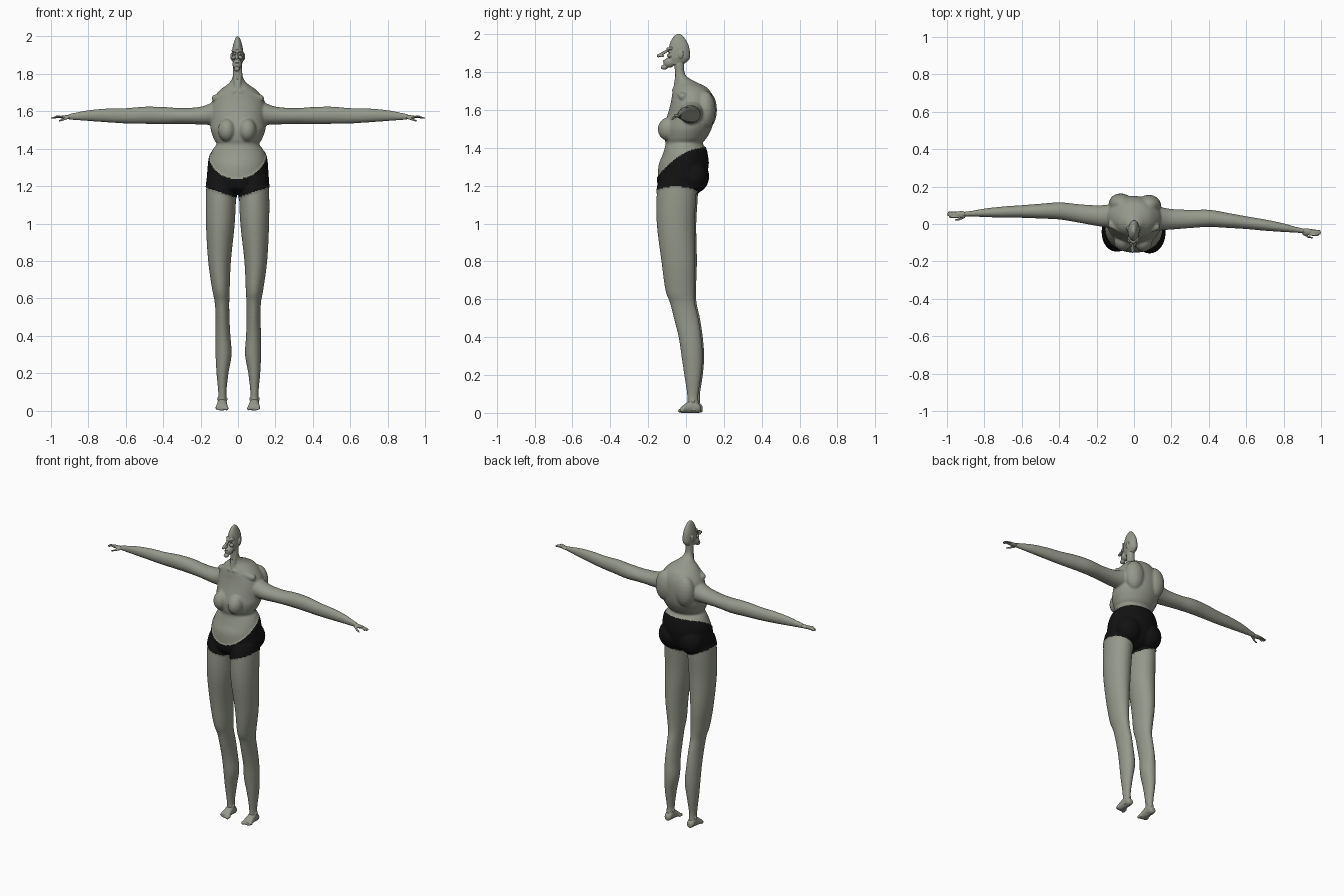
import bpy, bmesh, math
from mathutils import Vector, Matrix

TURN = Matrix.Rotation(-0.05, 4, 'Z')     # the figure stands slightly turned


def material(name, rgb):
    m = bpy.data.materials.new(name)
    m.diffuse_color = (*rgb, 1)
    return m


SKIN = material("grey_green_skin", (0.30, 0.315, 0.26))
BLACK = material("black_cloth", (0.006, 0.006, 0.006))


def smooth_rows(rows, n=5):
    """Catmull-Rom interpolation between cross-section rows."""
    out = []
    for i in range(len(rows) - 1):
        p0, p1 = rows[max(i - 1, 0)], rows[i]
        p2, p3 = rows[i + 1], rows[min(i + 2, len(rows) - 1)]
        for k in range(n):
            t = k / n
            out.append([0.5 * (2 * b + (c - a) * t + (2 * a - 5 * b + 4 * c - d) * t * t
                               + (3 * b - a - 3 * c + d) * t ** 3)
                        for a, b, c, d in zip(p0, p1, p2, p3)])
    return out + [list(rows[-1])]


def loft(bm, rows, axis='z', side=1, n=28):
    """rows: position on axis, centre a, half a, centre b, half b."""
    rings = []
    for p, ca, ra, cb, rb in smooth_rows(rows):
        ring = []
        for k in range(n):
            t = 2 * math.pi * k / n
            a, b = ca + ra * math.cos(t), cb + rb * math.sin(t)
            x, y, z = {'z': (a, b, p), 'x': (p, a, b), 'y': (a, p, b)}[axis]
            ring.append(bm.verts.new((x * side, y, z)))
        rings.append(ring)
    for r, s in zip(rings, rings[1:]):
        for k in range(n):
            bm.faces.new((r[k], r[(k + 1) % n], s[(k + 1) % n], s[k]))
    bm.faces.new(rings[0])
    bm.faces.new(rings[-1])


def blob(bm, centre, radii, tilt=0):
    m = (Matrix.Translation(centre) @ Matrix.Rotation(tilt, 4, 'X')
         @ Matrix.Diagonal((*radii, 1)))
    bmesh.ops.create_uvsphere(bm, u_segments=20, v_segments=12, radius=1, matrix=m)


def tube(bm, a, b, r1, r2):
    a, b = Vector(a), Vector(b)
    d = b - a
    m = Matrix.Translation((a + b) / 2) @ d.to_track_quat('Z', 'Y').to_matrix().to_4x4()
    bmesh.ops.create_cone(bm, cap_ends=True, segments=12, radius1=r1, radius2=r2,
                          depth=d.length, matrix=m)
    for p, r in ((a, r1), (b, r2)):
        blob(bm, p, (r, r, r))


def finish(bm, name, voxel, rounds):
    """Fuse the overlapping forms into one smooth skin."""
    bmesh.ops.recalc_face_normals(bm, faces=bm.faces)
    me = bpy.data.meshes.new(name)
    bm.to_mesh(me)
    bm.free()
    ob = bpy.data.objects.new(name, me)
    bpy.context.collection.objects.link(ob)
    rm = ob.modifiers.new("fuse", 'REMESH')
    rm.mode, rm.voxel_size = 'VOXEL', voxel
    sm = ob.modifiers.new("soften", 'SMOOTH')
    sm.factor, sm.iterations = 0.5, rounds
    dg = bpy.context.evaluated_depsgraph_get()
    new = bpy.data.meshes.new_from_object(ob.evaluated_get(dg))
    ob.modifiers.clear()
    ob.data = new
    new.materials.clear()
    new.materials.append(SKIN)
    new.polygons.foreach_set("use_smooth", [True] * len(new.polygons))
    return ob


# ---- body: torso, legs and arms fused together
bm = bmesh.new()
torso = [  # z, half width, front y, back y
    (1.16, .07, -.10, .03), (1.20, .155, -.145, .085), (1.30, .158, -.146, .115),
    (1.36, .150, -.125, .112), (1.40, .132, -.112, .102), (1.425, .114, -.108, .088),
    (1.45, .128, -.115, .108), (1.50, .146, -.118, .135), (1.55, .148, -.105, .147),
    (1.60, .150, -.090, .150), (1.65, .142, -.078, .146), (1.69, .118, -.072, .132),
    (1.72, .090, -.062, .108), (1.745, .055, -.052, .058), (1.77, .033, -.052, .012),
    (1.80, .025, -.055, -.008), (1.86, .024, -.062, -.008)]
loft(bm, [(z, 0, w, (f + b) / 2, (b - f) / 2) for z, w, f, b in torso], n=40)
leg = [  # z, x, half width, y, half depth
    (1.25, .082, .078, -.04, .09), (1.17, .088, .081, -.045, .104), (1.0, .092, .077, -.05, .100),
    (.80, .097, .061, -.036, .089), (.65, .090, .047, -.028, .077), (.58, .085, .039, -.014, .066),
    (.50, .083, .037, .005, .065), (.40, .082, .040, .025, .060), (.30, .079, .043, .036, .056),
    (.20, .085, .032, .040, .045), (.10, .086, .022, .040, .030), (.05, .086, .023, .042, .030),
    (.01, .086, .024, .046, .034)]
arm = [  # x, y, half depth, z, half height
    (.07, .035, .07, 1.60, .075), (.14, .035, .062, 1.587, .060), (.20, .035, .055, 1.577, .048),
    (.30, .042, .049, 1.575, .042), (.40, .050, .046, 1.577, .046), (.50, .044, .040, 1.579, .046),
    (.60, .037, .034, 1.576, .041), (.70, .029, .030, 1.578, .037), (.80, .020, .023, 1.577, .029),
    (.87, .012, .015, 1.573, .020), (.91, .008, .013, 1.570, .015)]
for s in (-1, 1):
    loft(bm, leg, side=s)
    loft(bm, arm, 'x', s)
    blob(bm, (s * .055, -.090, 1.50), (.048, .056, .062), -.2)     # chest
    blob(bm, (s * .075, .105, 1.60), (.065, .055, .10))            # shoulder blade
    blob(bm, (s * .075, .045, 1.25), (.080, .070, .085))           # buttock
    tube(bm, (s * .015, -.062, 1.705), (s * .12, -.01, 1.67), .012, .02)   # collar bone
    tube(bm, (s * .006, -.058, 1.72), (s * .016, -.04, 1.83), .009, .010)  # neck cord
body = finish(bm, "body", .006, 4)

# ---- shorts: faces chosen by a curved waistline and slanted leg hems, slightly raised
body.data.materials.append(BLACK)
raised = set()
for f in body.data.polygons:
    x, y, z = f.center
    waist = 1.40 - 2.4 * (.11 - y) ** 2
    hem = 1.135 + .36 * abs(x)
    if hem < z < waist and abs(x) < .25:
        f.material_index = 1
        raised.update(f.vertices)
shift = {i: body.data.vertices[i].normal.copy() * .004 for i in raised}
for i, d in shift.items():
    body.data.vertices[i].co += d

# ---- head
bm = bmesh.new()
skull = [(1.84, .020, -.085, -.015), (1.86, .026, -.095, .012), (1.88, .031, -.094, .021),
         (1.92, .030, -.090, .019), (1.95, .025, -.086, .010), (1.975, .018, -.074, -.004),
         (1.992, .011, -.060, -.018), (2.001, .004, -.046, -.032)]
loft(bm, [(z, 0, w, (f + b) / 2, (b - f) / 2) for z, w, f, b in skull])
blob(bm, (0, -.088, 1.850), (.025, .032, .027), .3)          # jaw
blob(bm, (0, -.115, 1.825), (.016, .018, .013))              # chin
blob(bm, (0, -.108, 1.859), (.015, .014, .005))              # upper lip
blob(bm, (0, -.108, 1.847), (.014, .013, .005))              # lower lip
tube(bm, (0, -.088, 1.918), (0, -.146, 1.886), .006, .009)   # nose
tube(bm, (0, -.040, 1.86), (0, -.036, 1.78), .022, .022)     # neck top
for s in (-1, 1):
    blob(bm, (s * .007, -.128, 1.884), (.007, .012, .006))   # nostril
    tube(bm, (s * .005, -.096, 1.922), (s * .025, -.076, 1.925), .008, .006)  # brow
    blob(bm, (s * .014, -.088, 1.908), (.008, .006, .006))   # eye
    blob(bm, (s * .019, -.087, 1.887), (.012, .014, .010))   # cheek
    blob(bm, (s * .033, -.025, 1.893), (.006, .013, .022), -.2)  # ear
finish(bm, "head", .0025, 2)

# ---- hands and feet
for s, label in ((-1, "left_of_view"), (1, "right_of_view")):
    bm = bmesh.new()
    tube(bm, (s * .87, .012, 1.573), (s * .92, .006, 1.569), .015, .011)
    blob(bm, (s * .925, .005, 1.569), (.030, .018, .010))
    for i in range(4):
        y = .016 - i * .0085
        tip = .982 + (.012, .016, .014, .004)[i]
        tube(bm, (s * .94, y, 1.570), (s * .968, y - .002, 1.570 + .002 * (i - 1)), .0052, .0048)
        tube(bm, (s * .968, y - .002, 1.570 + .002 * (i - 1)), (s * tip, y - .003, 1.564), .0048, .0036)
    tube(bm, (s * .91, -.008, 1.566), (s * .935, -.022, 1.556), .007, .0055)
    tube(bm, (s * .935, -.022, 1.556), (s * .955, -.026, 1.549), .0055, .004)
    finish(bm, "hand_" + label, .0022, 1)

    bm = bmesh.new()
    loft(bm, [(.083, .086, .012, .020, .014), (.070, .086, .023, .026, .025),
              (.040, .086, .025, .036, .036), (.010, .086, .028, .028, .028),
              (-.015, .086, .033, .018, .018), (-.026, .086, .032, .013, .012)], 'y', s)
    for i in range(5):                                       # toes
        x = .060 + i * .0132
        r = .010 - i * .0009
        tube(bm, (s * x, -.012, .013), (s * x, -.029 + i * .004, .011), r, r)
    tube(bm, (s * .086, .042, .03), (s * .086, .040, .09), .025, .021)   # ankle
    for side in (-1, 1):
        blob(bm, (s * (.086 + side * .021), .042, .062), (.007, .010, .010))
    finish(bm, "foot_" + label, .0028, 2)

for ob in bpy.context.collection.objects:
    ob.data.transform(TURN)
